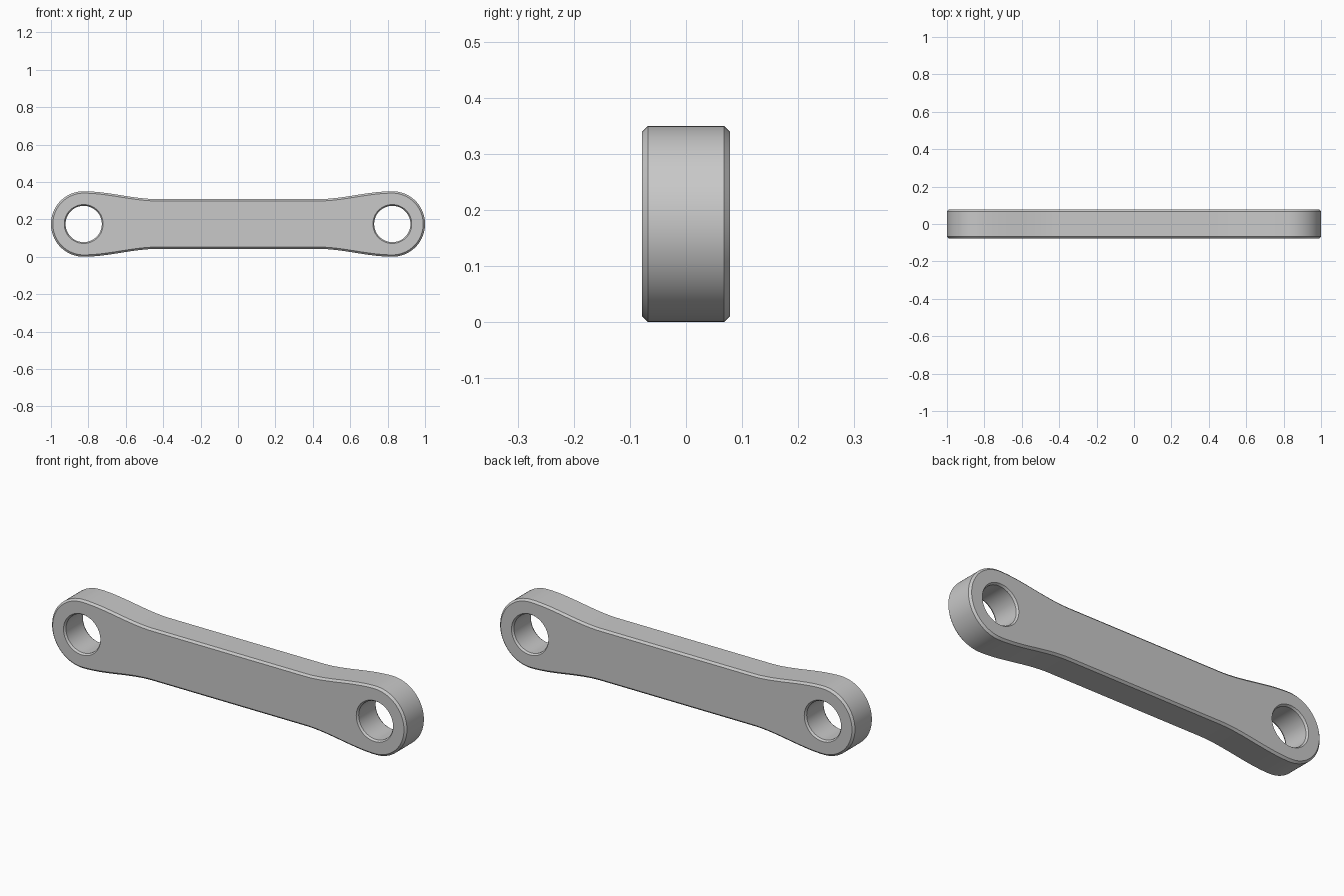
import bpy, bmesh, math
from mathutils import Vector

if "Cube" in bpy.data.objects:
    bpy.data.objects.remove(bpy.data.objects["Cube"])

EYE_X, EYE_R, HOLE_R = 0.825, 0.175, 0.097
NECK_R, NECK_X = 0.133, 0.43
DEPTH, CHAMFER = 0.078, 0.01
MID_Z = 0.175


def link_outline():
    """Dog-bone outline, counter-clockwise: round eyes eased into a straight neck."""
    arc = [(EYE_X + EYE_R * math.cos(a), EYE_R * math.sin(a))
           for a in (math.pi * i / 48 for i in range(25))]
    ease = []
    for i in range(1, 17):
        t = 1 - i / 16
        ease.append((NECK_X + (EYE_X - NECK_X) * t,
                     NECK_R + (EYE_R - NECK_R) * t * t * (3 - 2 * t)))
    quarter = arc + ease
    top = quarter + [(-x, z) for x, z in reversed(quarter)]
    return top + [(x, -z) for x, z in reversed(top[1:-1])]


def circle(cx, r, n=48):
    return [(cx + r * math.cos(2 * math.pi * i / n), r * math.sin(2 * math.pi * i / n))
            for i in range(n)]


def offset(points, d):
    """Move a counter-clockwise loop inward by d (outward if negative)."""
    out = []
    for i, p in enumerate(points):
        a, b = Vector(points[i - 1]), Vector(points[(i + 1) % len(points)])
        t = (b - a).normalized()
        out.append((p[0] - t.y * d, p[1] + t.x * d))
    return out


bm = bmesh.new()
cap_edges = {-1: [], 1: []}


def add_wall(points, inset):
    """Chamfered wall running from front to back along one closed loop."""
    inner = offset(points, inset)
    rings = []
    for y, loop in ((-DEPTH, inner), (-DEPTH + CHAMFER, points),
                    (DEPTH - CHAMFER, points), (DEPTH, inner)):
        rings.append([bm.verts.new((x, y, z + MID_Z)) for x, z in loop])
    n = len(points)
    for a, b in zip(rings, rings[1:]):
        for i in range(n):
            j = (i + 1) % n
            bm.faces.new((a[i], a[j], b[j], b[i]))
    for side, ring in ((-1, rings[0]), (1, rings[-1])):
        cap_edges[side] += [bm.edges.get((ring[i], ring[(i + 1) % n])) for i in range(n)]


# outer rim and the two pin holes
add_wall(link_outline(), CHAMFER)
for s in (-1, 1):
    add_wall(circle(s * EYE_X, HOLE_R), -CHAMFER * 0.7)

# flat front and back faces
for side in (-1, 1):
    bmesh.ops.triangle_fill(bm, edges=cap_edges[side], use_beauty=True,
                            normal=(0, side, 0))
bmesh.ops.recalc_face_normals(bm, faces=bm.faces)

mesh = bpy.data.meshes.new("link_arm")
bm.to_mesh(mesh)
bm.free()
arm = bpy.data.objects.new("link_arm", mesh)
bpy.context.collection.objects.link(arm)

# plain grey metal
grey = bpy.data.materials.new("grey_metal")
grey.diffuse_color = (0.58, 0.58, 0.58, 1)
grey.use_nodes = True
grey.node_tree.nodes["Principled BSDF"].inputs["Base Color"].default_value = grey.diffuse_color
mesh.materials.append(grey)

bpy.context.view_layer.objects.active = arm
arm.select_set(True)
bpy.ops.object.shade_smooth_by_angle(angle=math.radians(30))
